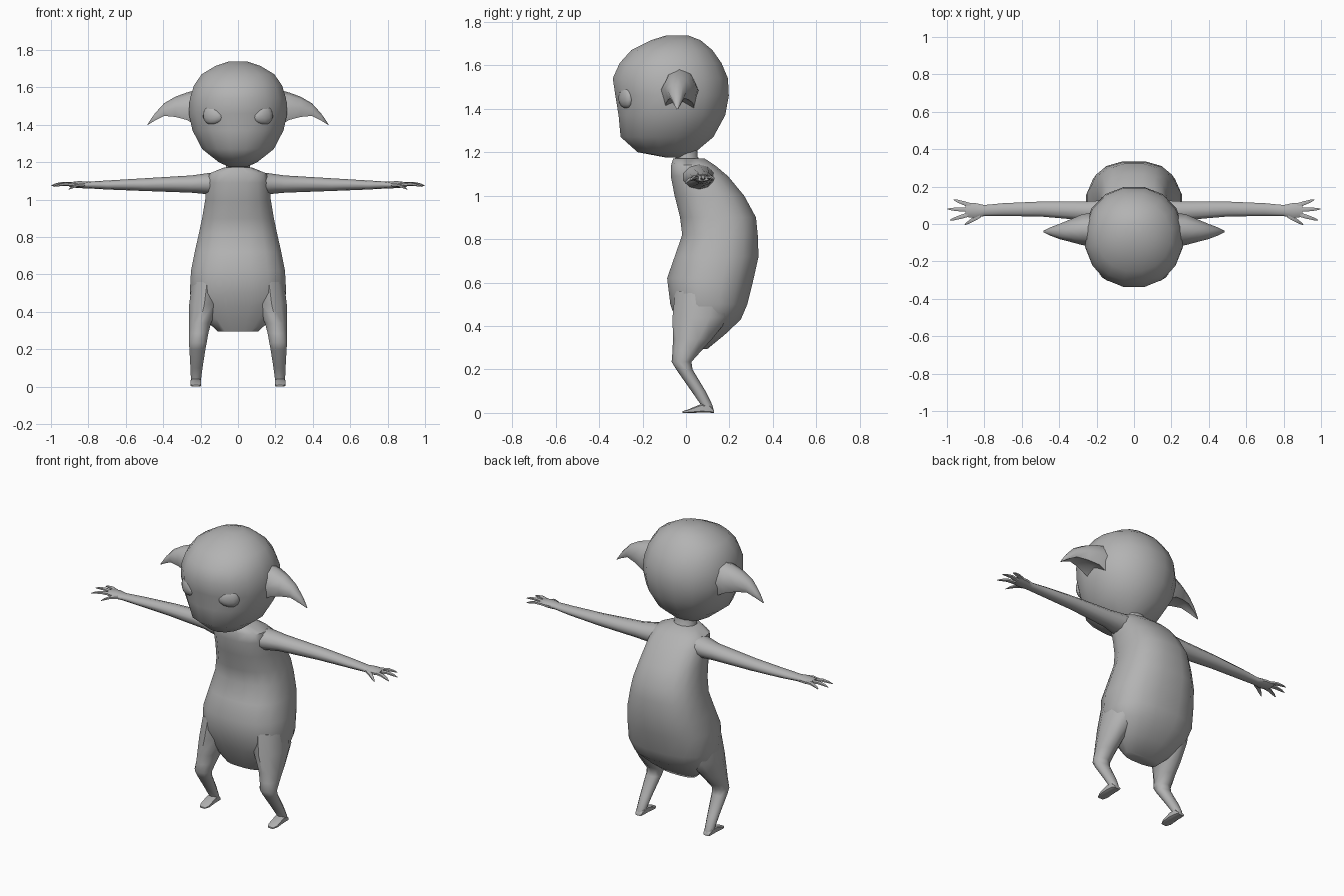
import bpy, bmesh, math
from mathutils import Vector, Matrix

cube = bpy.data.objects.get("Cube")
if cube:
    bpy.data.objects.remove(cube)

GREY = (0.45, 0.45, 0.45, 1)
skin = bpy.data.materials.new("grey_skin")
skin.use_nodes = True
skin.diffuse_color = GREY
skin.node_tree.nodes["Principled BSDF"].inputs["Base Color"].default_value = GREY


def finish(name, bm, angle=50):
    bmesh.ops.recalc_face_normals(bm, faces=bm.faces)
    mesh = bpy.data.meshes.new(name)
    bm.to_mesh(mesh)
    bm.free()
    mesh.materials.append(skin)
    mesh.shade_smooth()
    mesh.set_sharp_from_angle(angle=math.radians(angle))
    obj = bpy.data.objects.new(name, mesh)
    bpy.context.collection.objects.link(obj)
    return obj


def loft(name, rings, sides=12, power=2.0, side=1):
    """Skin a row of rings; each ring is (centre, half axis u, half axis v)."""
    bm = bmesh.new()
    rows = []
    for c, u, v in rings:
        row = []
        for i in range(sides):
            a = math.tau * (i + 0.5) / sides
            ca, sa = math.cos(a), math.sin(a)
            cu = math.copysign(abs(ca) ** (2 / power), ca)
            sv = math.copysign(abs(sa) ** (2 / power), sa)
            p = Vector(c) + Vector(u) * cu + Vector(v) * sv
            row.append(bm.verts.new((p.x * side, p.y, p.z)))
        rows.append(row)
    for a, b in zip(rows, rows[1:]):
        for i in range(sides):
            j = (i + 1) % sides
            bm.faces.new((a[i], a[j], b[j], b[i]))
    bm.faces.new(rows[0])
    bm.faces.new(rows[-1])
    return finish(name, bm)


def level(z, front, back, half, x=0):
    """Horizontal ring at height z."""
    return ((x, (front + back) / 2, z), (half, 0, 0), (0, (back - front) / 2, 0))


def across(x, y, z, depth, height):
    """Upright ring facing along x."""
    return ((x, y, z), (0, depth, 0), (0, 0, height))


# Torso: narrow chest, hunched back and wide hips
loft("torso", [level(*r) for r in (
    (0.295, 0.02, 0.10, 0.11), (0.36, -0.02, 0.18, 0.18),
    (0.43, -0.05, 0.255, 0.235), (0.50, -0.075, 0.285, 0.262),
    (0.62, -0.09, 0.315, 0.255), (0.72, -0.055, 0.337, 0.235),
    (0.82, -0.02, 0.333, 0.212), (0.90, -0.03, 0.325, 0.195),
    (1.00, -0.055, 0.27, 0.178), (1.09, -0.072, 0.195, 0.17),
    (1.14, -0.07, 0.135, 0.155), (1.172, -0.06, 0.085, 0.075))],
    sides=16, power=2.5)
loft("neck", [level(1.13, -0.06, 0.09, 0.075), level(1.18, -0.05, 0.055, 0.066),
              level(1.24, -0.05, 0.055, 0.066)])

# Head: big round skull with a flatter face and chin
loft("head", [level(*r) for r in (
    (1.175, -0.09, 0.0, 0.05), (1.20, -0.225, 0.045, 0.105),
    (1.27, -0.305, 0.13, 0.195), (1.37, -0.315, 0.185, 0.248),
    (1.46, -0.33, 0.202, 0.268), (1.54, -0.342, 0.198, 0.262),
    (1.61, -0.31, 0.168, 0.24), (1.67, -0.255, 0.125, 0.198),
    (1.715, -0.165, 0.07, 0.122), (1.738, -0.09, 0.01, 0.05))],
    sides=16, power=2.1)


def ear(name, side):
    # Tapering, drooping ear whose underside is hollowed
    rows = []
    bm = bmesh.new()
    for x, y, top, low, half in ((0.21, -0.03, 1.59, 1.37, 0.09),
                                 (0.275, -0.03, 1.572, 1.41, 0.083),
                                 (0.335, -0.035, 1.55, 1.43, 0.062),
                                 (0.395, -0.04, 1.515, 1.44, 0.042),
                                 (0.445, -0.04, 1.46, 1.418, 0.023),
                                 (0.484, -0.04, 1.403, 1.397, 0.004)):
        h = top - low
        shape = ((0, 1), (0.6, 0.88), (1, 0.5), (0.75, 0.1), (0, 0.22),
                 (-0.75, 0.1), (-1, 0.5), (-0.6, 0.88))
        rows.append([bm.verts.new((x * side, y + half * s, low + h * t))
                     for s, t in shape])
    for a, b in zip(rows, rows[1:]):
        for i in range(len(a)):
            j = (i + 1) % len(a)
            bm.faces.new((a[i], a[j], b[j], b[i]))
    bm.faces.new(rows[0])
    bm.faces.new(rows[-1])
    finish(name, bm, 70)


def eye(name, side):
    # Shallow almond dome, tilted up towards the ear
    bm = bmesh.new()
    bmesh.ops.create_uvsphere(bm, u_segments=12, v_segments=8, radius=1)
    for v in bm.verts:
        v.co.z *= 1 + 0.25 * v.co.x
    turn = Matrix.Rotation(math.radians(24), 4, "Z")
    tilt = Matrix.Rotation(math.radians(-14), 4, "Y")
    place = Matrix.Translation((0.132, -0.277, 1.45))
    bm.transform(place @ turn @ tilt @ Matrix.Diagonal((0.06, 0.028, 0.05, 1)))
    bm.transform(Matrix.Diagonal((side, 1, 1, 1)))
    finish(name, bm, 70)


# Fingers: name, base y, tip (x, y, z)
FINGERS = (("thumb", 0.825, 0.045, (0.905, -0.004, 1.055)),
           ("front_finger", 0.88, 0.052, (0.985, 0.02, 1.07)),
           ("middle_finger", 0.885, 0.077, (0.998, 0.08, 1.075)),
           ("back_finger", 0.87, 0.098, (0.965, 0.13, 1.075)))

for label, side in (("left", 1), ("right", -1)):
    ear(label + "_ear", side)
    eye(label + "_eye", side)

    # Arm with shoulder and palm
    loft(label + "_arm", [across(*r) for r in (
        (0.09, 0.05, 1.09, 0.085, 0.06), (0.165, 0.06, 1.085, 0.07, 0.056),
        (0.25, 0.07, 1.083, 0.054, 0.046), (0.50, 0.08, 1.08, 0.042, 0.034),
        (0.70, 0.077, 1.078, 0.036, 0.024), (0.80, 0.072, 1.078, 0.031, 0.018),
        (0.85, 0.072, 1.08, 0.042, 0.019), (0.90, 0.074, 1.08, 0.038, 0.013))],
        sides=10, side=side)

    for finger, x, y, tip in FINGERS:
        base = Vector((x, y, 1.08))
        tip = Vector(tip)
        along = (tip - base).normalized()
        wide = Vector((0, 0, 1)).cross(along).normalized()
        rings = []
        for t, r in ((0, 0.014), (0.45, 0.012), (0.8, 0.008), (1, 0.002)):
            mid = base.lerp(tip, t) + Vector((0, 0, 0.008 * math.sin(math.pi * t)))
            rings.append((mid, wide * r, Vector((0, 0, r * 0.8))))
        loft(label + "_" + finger, rings, sides=6, side=side)

    # Leg: thigh, forward knee, then shin sloping back
    loft(label + "_leg", [level(*r) for r in (
        (0.56, -0.05, 0.22, 0.085, 0.165), (0.44, -0.062, 0.20, 0.085, 0.18),
        (0.34, -0.06, 0.12, 0.062, 0.203), (0.285, -0.062, 0.07, 0.054, 0.21),
        (0.235, -0.066, 0.025, 0.05, 0.215), (0.20, -0.045, 0.03, 0.045, 0.217),
        (0.10, 0.025, 0.09, 0.034, 0.222), (0.035, 0.07, 0.122, 0.028, 0.225),
        (0.01, 0.075, 0.128, 0.026, 0.225))], sides=10, side=side)

    # Wedge foot, lowest at the toe
    loft(label + "_foot", [((0.225, y, h / 2), (w, 0, 0), (0, 0, h / 2))
                           for y, w, h in ((-0.015, 0.018, 0.008), (0.01, 0.029, 0.016),
                                           (0.07, 0.029, 0.042), (0.11, 0.027, 0.036),
                                           (0.13, 0.02, 0.012))],
         sides=8, power=4, side=side)
